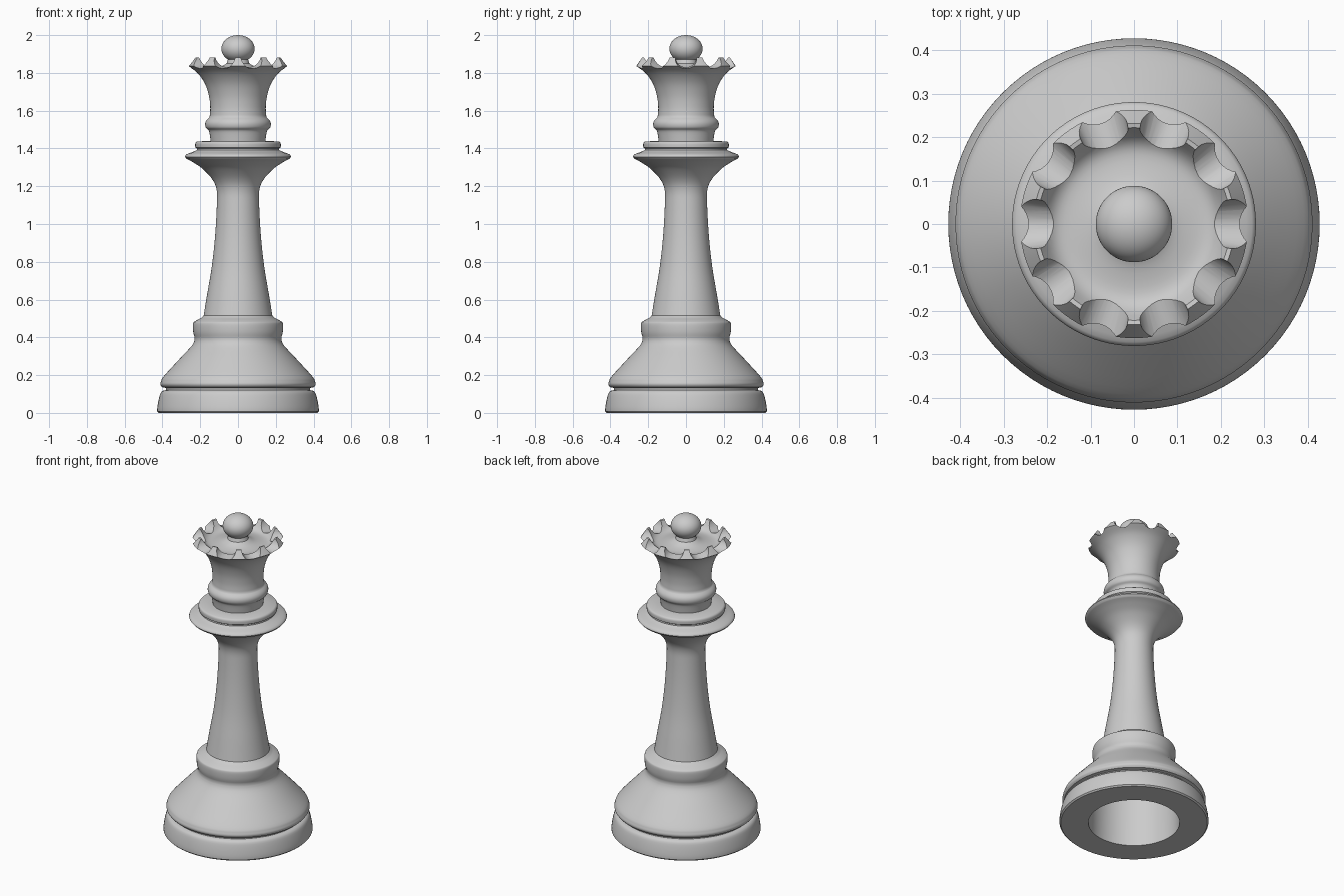
import bpy, bmesh, math
from mathutils import Matrix, Vector
from mathutils.geometry import interpolate_bezier

if "Cube" in bpy.data.objects:
    bpy.data.objects.remove(bpy.data.objects["Cube"])

SEGMENTS = 96


def curve(pts, steps=5):
    """Smooth (radius, height) points with a Catmull-Rom spline."""
    p = [Vector((r, 0, z)) for r, z in pts]
    out = []
    for i in range(len(p) - 1):
        a, b = p[max(i - 1, 0)], p[min(i + 2, len(p) - 1)]
        seg = interpolate_bezier(p[i], p[i] + (p[i + 1] - a) / 6,
                                 p[i + 1] - (b - p[i]) / 6, p[i + 1], steps + 1)
        out += [(v.x, v.z) for v in seg[:-1]]
    return out + [pts[-1]]


def lathe(name, profile):
    """Revolve a profile that starts and ends on the z axis."""
    bm = bmesh.new()
    rings = []
    for r, z in profile:
        n = 1 if r < 1e-5 else SEGMENTS
        rings.append([bm.verts.new((r * math.cos(math.tau * i / SEGMENTS),
                                    r * math.sin(math.tau * i / SEGMENTS), z)) for i in range(n)])
    for a, b in zip(rings, rings[1:]):
        for i in range(SEGMENTS):
            j = (i + 1) % SEGMENTS
            quad = [a[i % len(a)], a[j % len(a)], b[j % len(b)], b[i % len(b)]]
            bm.faces.new(list(dict.fromkeys(quad)))
    bmesh.ops.recalc_face_normals(bm, faces=bm.faces)
    mesh = bpy.data.meshes.new(name)
    bm.to_mesh(mesh)
    bm.free()
    ob = bpy.data.objects.new(name, mesh)
    bpy.context.collection.objects.link(ob)
    return ob


def smooth(ob):
    bpy.ops.object.select_all(action='DESELECT')
    ob.select_set(True)
    bpy.context.view_layer.objects.active = ob
    bpy.ops.object.shade_smooth_by_angle(angle=math.radians(35))


# Hollow underside and foot
profile = [(0, 0.32), (0.255, 0.32), (0.262, 0), (0.42, 0)]
profile += curve([(0.428, 0.008), (0.427, 0.03), (0.42, 0.07), (0.41, 0.105), (0.398, 0.117)], 3)
# Groove, lip and skirt
profile += [(0.382, 0.12), (0.382, 0.132)]
profile += curve([(0.402, 0.136), (0.411, 0.15), (0.408, 0.167), (0.392, 0.195),
                  (0.31, 0.285), (0.245, 0.355), (0.23, 0.385)], 4)
# Lower collar
profile += curve([(0.23, 0.40), (0.237, 0.43), (0.238, 0.472), (0.228, 0.485), (0.195, 0.503)], 4)
# Stem flaring into the wide collar
profile += curve([(0.182, 0.515), (0.163, 0.63), (0.138, 0.78), (0.121, 0.94), (0.112, 1.10),
                  (0.113, 1.18), (0.135, 1.235), (0.185, 1.29), (0.235, 1.325), (0.272, 1.345)])
profile += curve([(0.281, 1.356), (0.272, 1.369), (0.23, 1.385)], 3)
profile += [(0.218, 1.392), (0.218, 1.40)]
profile += curve([(0.226, 1.405), (0.226, 1.428), (0.217, 1.437)], 3)
# Neck ring
profile += [(0.145, 1.44)]
profile += curve([(0.149, 1.47), (0.155, 1.495), (0.17, 1.51), (0.174, 1.53), (0.168, 1.548),
                  (0.152, 1.565)], 4)
# Flared crown with bevelled rim and dished top
profile += curve([(0.149, 1.575), (0.147, 1.62), (0.154, 1.68), (0.176, 1.745), (0.215, 1.80),
                  (0.263, 1.836)])
profile += [(0.232, 1.882)]
profile += curve([(0.222, 1.88), (0.195, 1.838), (0.16, 1.822), (0.10, 1.83), (0.06, 1.85)], 4)
profile += [(0.05, 1.88), (0, 1.88)]
queen = lathe("turned_body", profile)

# Ten scallops cut round the crown, one between each pair of points
bm = bmesh.new()
for k in range(10):
    m = (Matrix.Rotation(math.tau * k / 10, 4, 'Z') @ Matrix.Translation((0.25, 0, 1.882))
         @ Matrix.Rotation(math.pi / 2, 4, 'Y'))
    bmesh.ops.create_cone(bm, cap_ends=True, segments=32, radius1=0.051, radius2=0.069,
                          depth=0.14, matrix=m)
mesh = bpy.data.meshes.new("scallop_cutter")
bm.to_mesh(mesh)
bm.free()
cutter = bpy.data.objects.new("scallop_cutter", mesh)
bpy.context.collection.objects.link(cutter)
mod = queen.modifiers.new("scallops", 'BOOLEAN')
mod.operation, mod.object, mod.solver = 'DIFFERENCE', cutter, 'EXACT'
mod.use_self = True
bpy.context.view_layer.objects.active = queen
bpy.ops.object.modifier_apply(modifier=mod.name)
bpy.data.objects.remove(cutter)
smooth(queen)

# Ball finial
ball = lathe("finial_ball", [(0.088 * math.sin(math.pi * i / 32), 1.928 - 0.072 * math.cos(math.pi * i / 32))
                             for i in range(33)])
smooth(ball)
